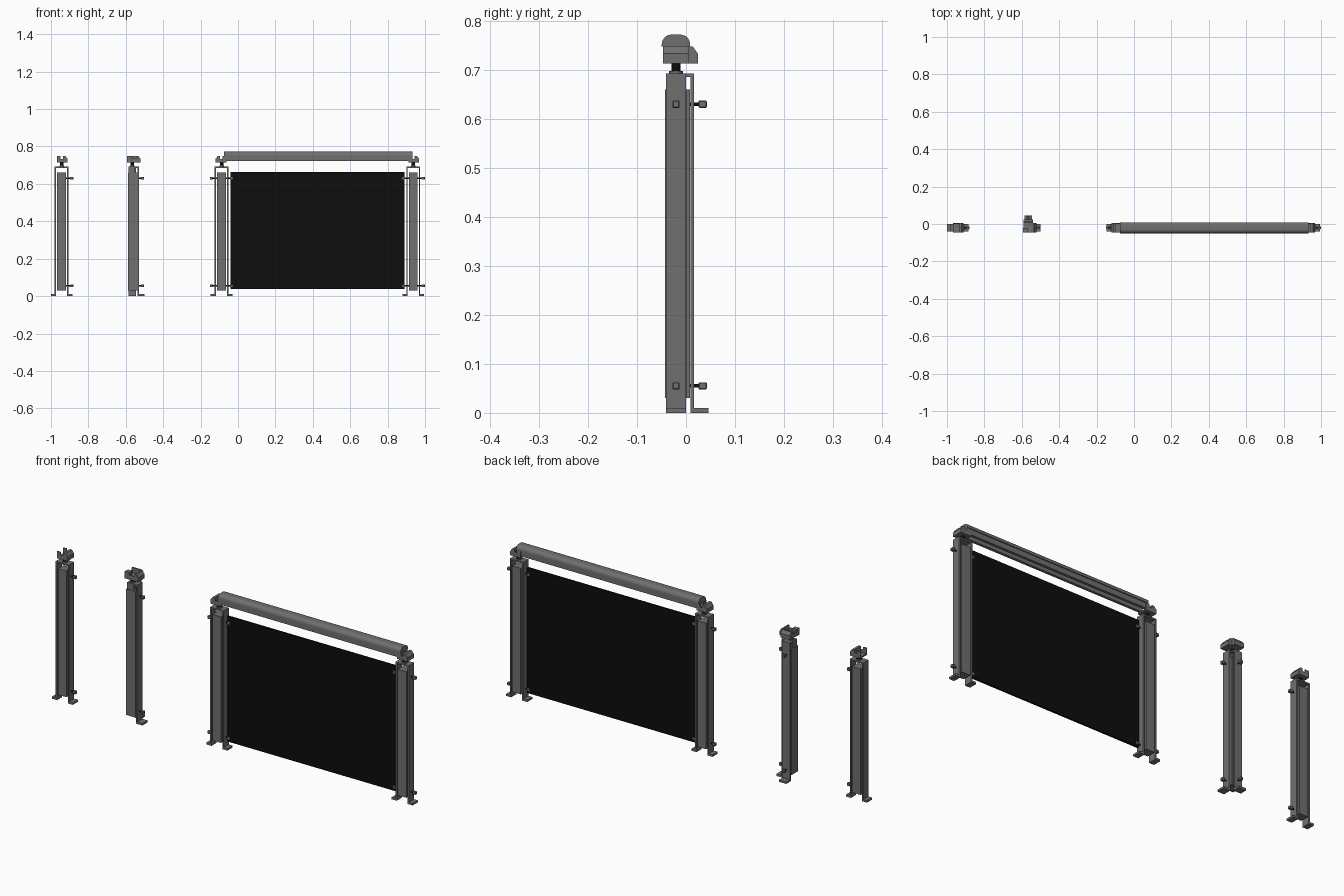
import bpy, bmesh, math
from mathutils import Matrix, Vector

if "Cube" in bpy.data.objects:
    bpy.data.objects.remove(bpy.data.objects["Cube"])


def material(name, value):
    m = bpy.data.materials.new(name)
    m.use_nodes = True
    col = (value, value, value, 1)
    m.diffuse_color = col
    m.node_tree.nodes["Principled BSDF"].inputs["Base Color"].default_value = col
    return m


GREY = material("metal grey", 0.16)
BLACK = material("black", 0.004)
YC = -0.0205          # depth line shared by all posts


def finish(name, bm, mat, frame):
    bmesh.ops.recalc_face_normals(bm, faces=bm.faces)
    bm.transform(frame)
    me = bpy.data.meshes.new(name)
    bm.to_mesh(me)
    bm.free()
    me.materials.append(mat)
    ob = bpy.data.objects.new(name, me)
    bpy.context.scene.collection.objects.link(ob)
    return ob


def box(name, lo, hi, mat=GREY, frame=Matrix(), bevel=0):
    lo, hi = Vector(lo), Vector(hi)
    bm = bmesh.new()
    bmesh.ops.create_cube(bm, size=1)
    for v in bm.verts:
        v.co = (lo + hi) / 2 + v.co * (hi - lo)
    if bevel:
        bmesh.ops.bevel(bm, geom=bm.edges[:], offset=bevel, segments=1, affect='EDGES')
    return finish(name, bm, mat, frame)


def prism(name, points, depth, mat=GREY, frame=Matrix()):
    """Extrude a closed profile of 3D points along the depth vector."""
    bm = bmesh.new()
    face = bm.faces.new([bm.verts.new(p) for p in points])
    new = bmesh.ops.extrude_face_region(bm, geom=[face])["geom"]
    bmesh.ops.translate(bm, vec=depth, verts=[g for g in new if isinstance(g, bmesh.types.BMVert)])
    return finish(name, bm, mat, frame)


def rod(name, r, a, b, mat, frame, sides=12):
    a, b = Vector(a), Vector(b)
    bm = bmesh.new()
    bmesh.ops.create_cone(bm, cap_ends=True, segments=sides, radius1=r, radius2=r, depth=(b - a).length)
    turn = (b - a).to_track_quat('Z', 'Y').to_matrix().to_4x4()
    bm.transform(Matrix.Translation((a + b) / 2) @ turn)
    ob = finish(name, bm, mat, frame)
    for p in ob.data.polygons:
        p.use_smooth = len(p.vertices) == 4
    return ob


def frame_at(x, quarter):
    return Matrix.Translation((x, YC, 0)) @ Matrix.Rotation(quarter * math.pi / 2, 4, 'Z')


def side_leg(x, quarter, foot=0.058):
    """Flat upright with an outward foot and the top plate joining it to the core."""
    f = frame_at(x, quarter)
    prism("bracket_leg", [(0, -.0205, .693), (.037, -.0205, .693), (.037, -.0205, .01),
                          (foot, -.0205, .01), (foot, -.0205, 0), (.03, -.0205, 0),
                          (.03, -.0205, .686), (0, -.0205, .686)], (0, .041, 0), GREY, f)


def clamps(x, quarter):
    f = frame_at(x, quarter)
    for z in (.055, .63):
        rod("clamp_rod", .0035, (.02, 0, z), (.05, 0, z), BLACK, f)
        box("clamp_knob", (.046, -.0075, z - .0075), (.063, .0075, z + .0075), GREY, f, .002)


def end_cap(x, quarter, inner=.008, outer=.032):
    """Chamfered block closing one end of a rail holder."""
    h = .026
    prism("holder_end", [(inner, -h, .713), (outer, -h, .713), (outer, -h, .733),
                         (outer - .011, -h, .748), (inner, -h, .748)], (0, 2 * h, 0),
          GREY, frame_at(x, quarter))


def stem(x):
    f = frame_at(x, 0)
    rod("holder_stem", .0095, (0, 0, .69), (0, 0, .715), BLACK, f, 16)
    rod("stem_nut", .014, (0, 0, .693), (0, 0, .698), GREY, f, 6)


def straight_post(x, cap_side, clamp_sides):
    f = frame_at(x, 0)
    box("post_core", (-.024, -.0225, .03), (.024, .0225, .66), GREY, f)
    for q in (0, 2):
        side_leg(x, q)
    for q in clamp_sides:
        clamps(x, q)
    stem(x)
    # cradle holding the rail
    g = frame_at(x, cap_side)
    box("holder_floor", (-.026, -.026, .713), (.01, .026, .72), GREY, g)
    for s in (-1, 1):
        y = sorted((s * .021, s * .026))
        box("holder_cheek", (-.026, y[0], .713), (.01, y[1], .734), GREY, g)
        box("holder_lug", (-.026, y[0], .73), (-.006, y[1], .748), GREY, g)
    end_cap(x, cap_side)


def corner_post(x):
    f = frame_at(x, 0)
    # L-shaped core wrapping the outside corner
    a, b, c = -.0225, .0225, .029
    prism("corner_core", [(a, a, .03), (c, a, .03), (c, b, .03), (b, b, .03),
                          (b, c, .03), (a, c, .03)], (0, 0, .63), GREY, f)
    for q in (0, 1):
        side_leg(x, q, .066)
        clamps(x, q)
        end_cap(x, q, .026, .045)
    box("corner_upright", (-.02, -.02, .66), (.016, .016, .693), GREY, f)
    stem(x)
    box("corner_holder_floor", (-.026, -.026, .713), (.03, .026, .724), GREY, f)
    box("corner_holder_arm", (-.026, .02, .713), (.026, .03, .724), GREY, f)
    box("corner_holder_block", (-.028, -.026, .713), (-.004, -.002, .748), GREY, f)
    box("corner_front_cheek", (-.026, -.026, .72), (.03, -.021, .736), GREY, f)
    box("corner_side_cheek", (-.026, -.026, .72), (-.021, .03, .736), GREY, f)


# Posts from right to left: end post, corner post, two panel posts
LEFT, RIGHT = .937, -.088
straight_post(-.943, 0, (0,))
corner_post(-.566)
straight_post(RIGHT, 2, (0, 2))
straight_post(LEFT, 0, (0, 2))

# Infill panel between the two panel posts
box("infill_panel", (-.04, YC - .005, .037), (.89, YC + .005, .663), BLACK)

# Handrail: domed top, narrower skirt, groove underneath
half = [(.011, .745), (.011, .722), (.0245, .722), (.0245, .748), (.029, .748)]
for i in range(9):
    t = i / 8 * math.pi / 2
    half.append((.009 + .02 * math.cos(t), .752 + .02 * math.sin(t)))
outline = half + [(-y, z) for y, z in reversed(half)]
x0, x1 = RIGHT + .013, LEFT - .003
rail = prism("handrail", [(x0, YC + y, z) for y, z in outline], (x1 - x0, 0, 0))
bpy.context.view_layer.objects.active = rail
rail.select_set(True)
bpy.ops.object.shade_smooth_by_angle(angle=math.radians(30))
